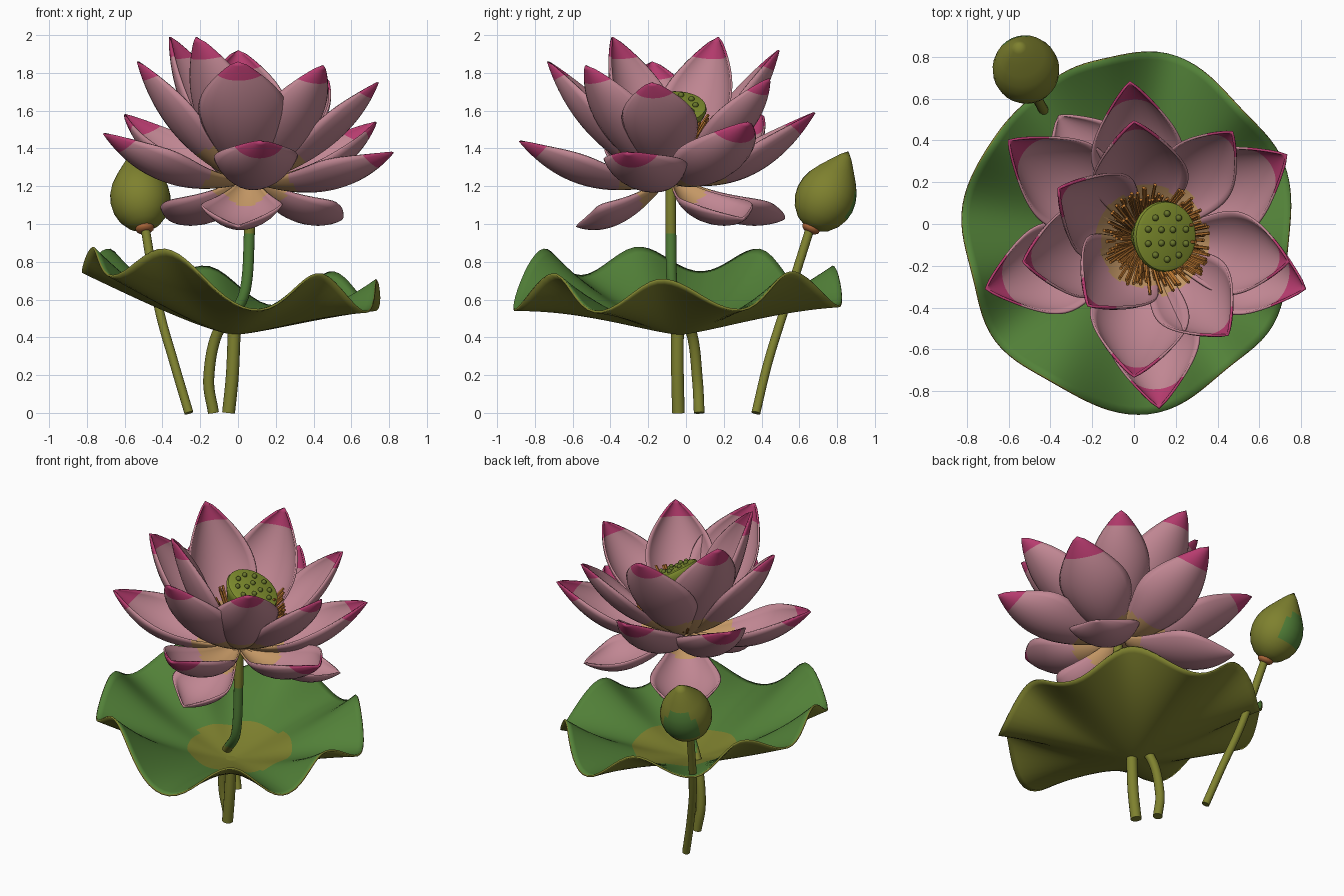
import bpy, bmesh, math, random
from mathutils import Vector as V

if "Cube" in bpy.data.objects:
    bpy.data.objects.remove(bpy.data.objects["Cube"])

random.seed(4)

def mat(name, r, g, b):
    m = bpy.data.materials.new(name)
    m.diffuse_color = (r, g, b, 1)
    m.use_nodes = True
    m.node_tree.nodes["Principled BSDF"].inputs["Base Color"].default_value = m.diffuse_color
    return m

PINK = mat("petal pink", 0.53, 0.24, 0.29)
MAGENTA = mat("tip magenta", 0.48, 0.045, 0.16)
TAN = mat("petal base tan", 0.55, 0.31, 0.13)
GREEN = mat("leaf green", 0.085, 0.22, 0.04)
OLIVE = mat("olive", 0.21, 0.22, 0.028)
POD = mat("pod green", 0.22, 0.28, 0.028)
SEED = mat("seed green", 0.14, 0.18, 0.025)
ORANGE = mat("stamen orange", 0.49, 0.18, 0.03)
CALYX = mat("calyx brown", 0.40, 0.13, 0.04)

def finish(bm, name, mats, rule=None, closed=True, angle=50):
    bmesh.ops.remove_doubles(bm, verts=bm.verts, dist=0.0004)
    if closed:
        bmesh.ops.recalc_face_normals(bm, faces=bm.faces)
    for f in bm.faces:
        if rule:
            f.material_index = rule(f.calc_center_median()) or f.material_index
    me = bpy.data.meshes.new(name)
    bm.to_mesh(me)
    bm.free()
    for m in mats:
        me.materials.append(m)
    ob = bpy.data.objects.new(name, me)
    bpy.context.collection.objects.link(ob)
    bpy.ops.object.select_all(action='DESELECT')
    ob.select_set(True)
    bpy.context.view_layer.objects.active = ob
    bpy.ops.object.shade_smooth_by_angle(angle=math.radians(angle))
    return ob

def add_sheet(bm, f, nu, nv, split=1):
    """Grid of quads over f(u, v), u and v in 0..1; second material where u > split."""
    g = [[bm.verts.new(f(i / nu, j / nv)) for j in range(nv + 1)] for i in range(nu + 1)]
    for i in range(nu):
        for j in range(nv):
            face = bm.faces.new((g[i][j], g[i][j + 1], g[i + 1][j + 1], g[i + 1][j]))
            face.material_index = int((i + .5) / nu > split)

def add_lathe(bm, base, axis, prof, seg=28):
    """Turn a (radius, height) profile about an axis."""
    q = V((0, 0, 1)).rotation_difference(V(axis).normalized())
    def f(u, v):
        r, h = prof[round(v * (len(prof) - 1))]
        a = 2 * math.pi * u
        return V(base) + q @ V((r * math.cos(a), r * math.sin(a), h))
    add_sheet(bm, f, seg, len(prof) - 1)

def spline(pts, n):
    """Smooth path through the points."""
    p = [V(x) for x in pts]
    p = [2 * p[0] - p[1]] + p + [2 * p[-1] - p[-2]]
    out = []
    for k in range(1, len(p) - 2):
        a, b, c, d = p[k - 1:k + 3]
        for i in range(n):
            t = i / n
            out.append(0.5 * (2 * b + (c - a) * t + (2 * a - 5 * b + 4 * c - d) * t * t
                              + (3 * b - a - 3 * c + d) * t ** 3))
    return out + [p[-2]]

def add_tube(bm, path, r, seg=12):
    rings = []
    for k, p in enumerate(path):
        d = (path[min(k + 1, len(path) - 1)] - path[max(k - 1, 0)]).normalized()
        q = V((0, 0, 1)).rotation_difference(d)
        rings.append([bm.verts.new(p + q @ V((r * math.cos(a), r * math.sin(a), 0)))
                      for a in (2 * math.pi * s / seg for s in range(seg))])
    for a, b in zip(rings, rings[1:]):
        for s in range(seg):
            bm.faces.new((a[s], a[(s + 1) % seg], b[(s + 1) % seg], b[s]))
    bm.faces.new(rings[0][::-1])
    bm.faces.new(rings[-1])

# ---- Leaf: wavy dish, green above with an olive middle, olive below
RIM = [(-7, .71), (23, .55), (49, .75), (76, .57), (101, .78), (125, .66), (148, .87), (172, .75),
       (196, .88), (219, .73), (242, .87), (278, .55), (304, .74), (328, .54), (353, .71)]

def rim_height(a):
    a = (math.degrees(a) + 7) % 360 - 7
    for (a0, z0), (a1, z1) in zip(RIM, RIM[1:]):
        if a <= a1:
            return z0 + (z1 - z0) * (1 - math.cos(math.pi * (a - a0) / (a1 - a0))) / 2
    return RIM[-1][1]

def leaf(u, v):
    a = 2 * math.pi * u
    mean = 0.69 - 0.09 * math.cos(a)
    wave = rim_height(a) - mean
    notch = 0.06 * math.exp(-((math.degrees(a) - 126) / 14) ** 2)
    r = v * (0.82 - 0.03 * math.cos(2 * a) - 0.008 * math.cos(a) - v * (0.25 * wave + notch))
    z = 0.425 + (mean - 0.425) * v ** 1.3 + wave * v ** 2.7
    return V((r * math.cos(a) - 0.02, r * math.sin(a) - 0.035, z))

bm = bmesh.new()
add_sheet(bm, leaf, 120, 24)
ob = finish(bm, "lily_leaf", [GREEN, OLIVE, OLIVE, OLIVE],
            lambda c: int(math.hypot(c.x - 0.025, c.y) < 0.325), closed=False)
s = ob.modifiers.new("thickness", 'SOLIDIFY')
s.thickness = 0.012
s.offset = -1
s.material_offset = 2
s.material_offset_rim = 2

# ---- Stems
for name, r, pts in [
    ("leaf_stem", 0.034, [(-.05, -.04, 0), (-.03, -.045, .2), (-.02, -.045, .43)]),
    ("flower_stem", 0.029, [(-.13, .07, 0), (-.155, .06, .18), (-.11, .03, .42), (.03, -.065, .62),
                            (.06, -.08, .95), (.06, -.08, 1.25)]),
    ("bud_stem", 0.024, [(-.26, .37, 0), (-.34, .435, .27), (-.42, .525, .56), (-.49, .655, .97)])]:
    bm = bmesh.new()
    add_tube(bm, spline(pts, 8), r, 14)
    green = (lambda c: int(.5 < c.z < .94)) if name == "flower_stem" else None
    finish(bm, name, [OLIVE, GREEN], green)

# ---- Flower petals: cupped blades from the centre to each tip
HEART = V((0.06, -0.08, 1.22))

def petal(name, tip, width, ctrl_r, ctrl_z, cup, tan, split):
    tip = V(tip)
    out = V((tip.x - HEART.x, tip.y - HEART.y, 0)).normalized()
    p0 = HEART + out * 0.03
    p1 = p0.lerp(tip, ctrl_r)
    p1.z = ctrl_z
    side = out.cross(V((0, 0, 1)))
    def f(t, v):
        p = p0 * (1 - t) ** 2 + p1 * 2 * t * (1 - t) + tip * t * t
        n = side.cross(((p1 - p0) * (1 - t) + (tip - p1) * t).normalized())
        w = width * (max(0, math.sin(math.pi * t ** 1.27)) ** .8 + .2 * (1 - t) ** 2)
        a = (2 * v - 1) * cup
        return p + side * (w * math.sin(a) / math.sin(cup)) + n * (w * (1 - math.cos(a)) / math.sin(cup))
    bm = bmesh.new()
    add_sheet(bm, f, 36, 12, split)
    ob = finish(bm, name, [PINK, MAGENTA, TAN],
                lambda c: 2 * int((c - HEART).length < tan), closed=False)
    s = ob.modifiers.new("thickness", 'SOLIDIFY')
    s.thickness = 0.012
    s.offset = 0

INNER = [(0, .49, 1.92, .22), (.47, .44, 1.77, .17), (.74, -.18, 1.75, .19), (.45, -.53, 1.84, .20),
         (0, -.73, 1.86, .225), (-.22, -.39, 1.99, .21), (-.53, -.18, 1.86, .21), (-.36, .17, 1.99, .21)]
OUTER = [(.82, -.31, 1.38), (.73, .33, 1.54), (-.02, .68, 1.59), (-.6, .4, 1.58),
         (-.71, -.31, 1.48), (.12, -.88, 1.44)]
DROOP = [(0, -.58, .99), (.55, .3, 1.03), (-.36, .52, 1.03)]
for i, t in enumerate(INNER):
    petal(f"inner_petal_{i}", t[:3], t[3], .76, 1.22 + .28 * (t[2] - 1.22), 1.08, .33, .9)
for i, t in enumerate(OUTER):
    petal(f"outer_petal_{i}", t, .21, .62, 1.09 + .3 * (t[2] - 1.44), 1.15, .29, .87)
for i, t in enumerate(DROOP):
    petal(f"drooping_petal_{i}", t, .205, .52, .91, 1.0, .2, 1)

# ---- Seed pod, tilted to the right, with its seeds
top, axis = V((.15, -.06, 1.615)), V((.5, 0, .86)).normalized()
bm = bmesh.new()
add_lathe(bm, top, axis, [(0, -.24), (.05, -.24), (.075, -.2), (.115, -.12), (.155, -.045),
                          (.17, -.012), (.165, .006), (.15, .012), (0, .014)])
finish(bm, "seed_pod", [POD])
bm = bmesh.new()
add_tube(bm, [V((.06, -.08, 1.2)), V((.065, -.07, 1.33)), V((.06, -.06, 1.45))], .06, 16)
finish(bm, "flower_core", [TAN])
q = V((0, 0, 1)).rotation_difference(axis)
bm = bmesh.new()
for count, r in ((4, .045), (10, .11)):
    for k in range(count):
        a = 2 * math.pi * (k + .5) / count
        vs = bmesh.ops.create_uvsphere(bm, u_segments=10, v_segments=6, radius=.016)["verts"]
        bmesh.ops.translate(bm, verts=vs, vec=top + q @ V((r * math.cos(a), r * math.sin(a), .017)))
finish(bm, "pod_seeds", [SEED])

# ---- Stamens fanning out round the pod
bm = bmesh.new()
for k in range(150):
    a = 2 * math.pi * k / 150 + random.uniform(-.05, .05)
    d = V((math.cos(a), math.sin(a), 0))
    r, h = random.uniform(.17, .265), random.uniform(1.4, 1.58)
    c = V((.07, -.075, 0))
    path = spline([c + d * .05 + V((0, 0, 1.27)), c + V((.02, 0, 0)) + d * (r * .62) + V((0, 0, h - .12)),
                   c + V((.045, 0, 0)) + d * r + V((0, 0, h))], 3)
    add_tube(bm, path, .0085, 5)
finish(bm, "stamens", [ORANGE])

# ---- Bud with a brown collar and a green patch at the back
base, tip = V((-.493, .66, .975)), V((-.555, .86, 1.385))
axis = (tip - base).normalized()
bm = bmesh.new()
add_lathe(bm, base, axis, [(0, 0), (.04, .004), (.09, .03), (.13, .075), (.152, .125), (.16, .175),
                           (.155, .225), (.138, .275), (.108, .325), (.072, .375), (.035, .425), (0, .46)])

def patch(c):
    h = (c - base).dot(axis)
    return int(.14 < h < .31 and (c - base - axis * h).dot(V((-.35, .93, 0))) > .09)

finish(bm, "bud", [OLIVE, GREEN], patch)
bm = bmesh.new()
add_lathe(bm, base, axis, [(0, -.02), (.03, -.02), (.046, -.008), (.05, .006), (.042, .018), (0, .02)], 18)
finish(bm, "bud_collar", [CALYX])
